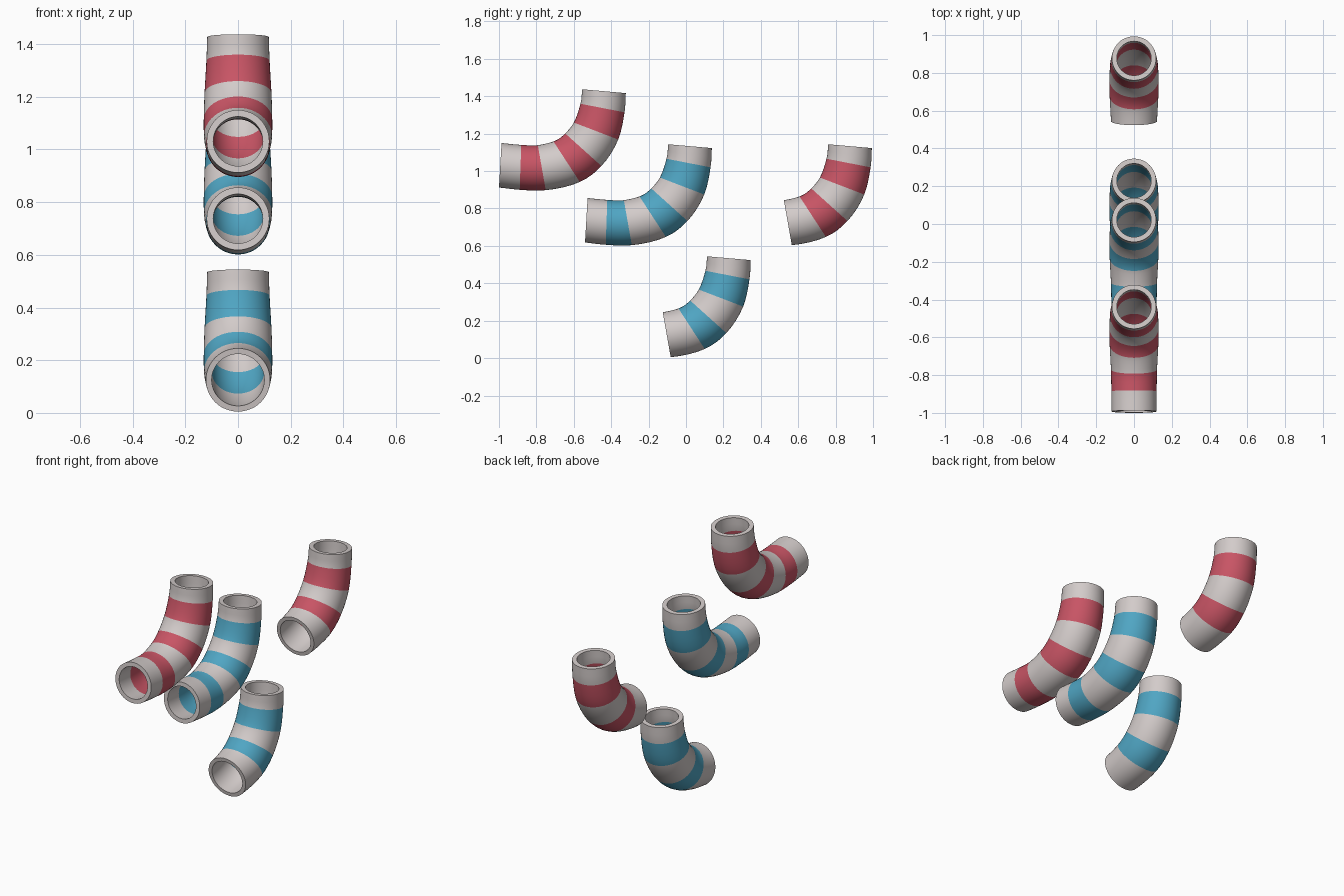
import bpy, math

if "Cube" in bpy.data.objects:
    bpy.data.objects.remove(bpy.data.objects["Cube"])

SIDES, STEPS = 48, 4
# Section cuts along the bend: y, z, cut angle (degrees), outer radius, inner radius
CUTS = [(-.4385, 1.427, 5, .117, .091), (-.4465, 1.337, 11, .120, .092),
        (-.481, 1.214, 21, .127, .095), (-.549, 1.114, 42, .130, .099),
        (-.638, 1.050, 57, .129, .100), (-.771, 1.018, 80, .122, .100),
        (-.885, 1.020, 92, .120, .096), (-.993, 1.031, 93.3, .119, .094)]


def material(name, rgb):
    m = bpy.data.materials.new(name)
    m.diffuse_color = (*rgb, 1)
    m.use_nodes = True
    m.node_tree.nodes["Principled BSDF"].inputs["Base Color"].default_value = m.diffuse_color
    return m


grey = material("pale_grey", (.65, .60, .59))
red = material("red", (.58, .09, .13))
blue = material("blue", (.08, .38, .55))


def catmull(a, b, c, d, t):
    return tuple(.5 * (2 * q + (r - p) * t + (2 * p - 5 * q + 4 * r - s) * t * t
                       + (3 * q - p - 3 * r + s) * t ** 3) for p, q, r, s in zip(a, b, c, d))


def sample_path():
    ext = lambda p, q: tuple(2 * a - b for a, b in zip(p, q))
    pts = [ext(CUTS[0], CUTS[1])] + CUTS + [ext(CUTS[-1], CUTS[-2])]
    path = [catmull(*pts[i:i + 4], k / STEPS)
            for i in range(len(CUTS) - 1) for k in range(STEPS)]
    return path + [CUTS[-1]]


PATH = sample_path()


def striped_elbow(name, sections, stripe, dy, dz):
    path = PATH[:sections * STEPS + 1]
    n = len(path)
    verts, faces, mats = [], [], []
    # Outer wall rings, then inner wall rings
    for which in (3, 4):
        for p in path:
            a = math.radians(p[2])
            for s in range(SIDES):
                t = 2 * math.pi * s / SIDES
                u = p[which] * math.cos(t)
                verts.append((p[which] * math.sin(t), p[0] + dy + u * math.cos(a),
                              p[1] + dz - u * math.sin(a)))
    idx = lambda wall, ring, s: (wall * n + ring) * SIDES + s % SIDES
    for s in range(SIDES):
        for r in range(n - 1):
            m = (r // STEPS) % 2
            faces.append((idx(0, r, s), idx(0, r + 1, s), idx(0, r + 1, s + 1), idx(0, r, s + 1)))
            faces.append((idx(1, r, s), idx(1, r, s + 1), idx(1, r + 1, s + 1), idx(1, r + 1, s)))
            mats += [m, m]
        # Flat rims at both mouths
        faces.append((idx(0, 0, s), idx(0, 0, s + 1), idx(1, 0, s + 1), idx(1, 0, s)))
        faces.append((idx(0, n - 1, s), idx(1, n - 1, s), idx(1, n - 1, s + 1), idx(0, n - 1, s + 1)))
        mats += [0, 0]
    me = bpy.data.meshes.new(name)
    me.from_pydata(verts, [], faces)
    me.materials.append(grey)
    me.materials.append(stripe)
    me.polygons.foreach_set("material_index", mats)
    ob = bpy.data.objects.new(name, me)
    bpy.context.collection.objects.link(ob)
    # Consistent outward normals
    import bmesh
    bm = bmesh.new()
    bm.from_mesh(me)
    bmesh.ops.recalc_face_normals(bm, faces=bm.faces)
    bm.to_mesh(me)
    bm.free()
    bpy.ops.object.select_all(action='DESELECT')
    ob.select_set(True)
    bpy.context.view_layer.objects.active = ob
    bpy.ops.object.shade_smooth_by_angle(angle=math.radians(35))


striped_elbow("long_red_elbow", 7, red, 0, 0)
striped_elbow("long_blue_elbow", 7, blue, .46, -.294)
striped_elbow("short_blue_elbow", 5, blue, .668, -.893)
striped_elbow("short_red_elbow", 5, red, 1.3155, -.294)
